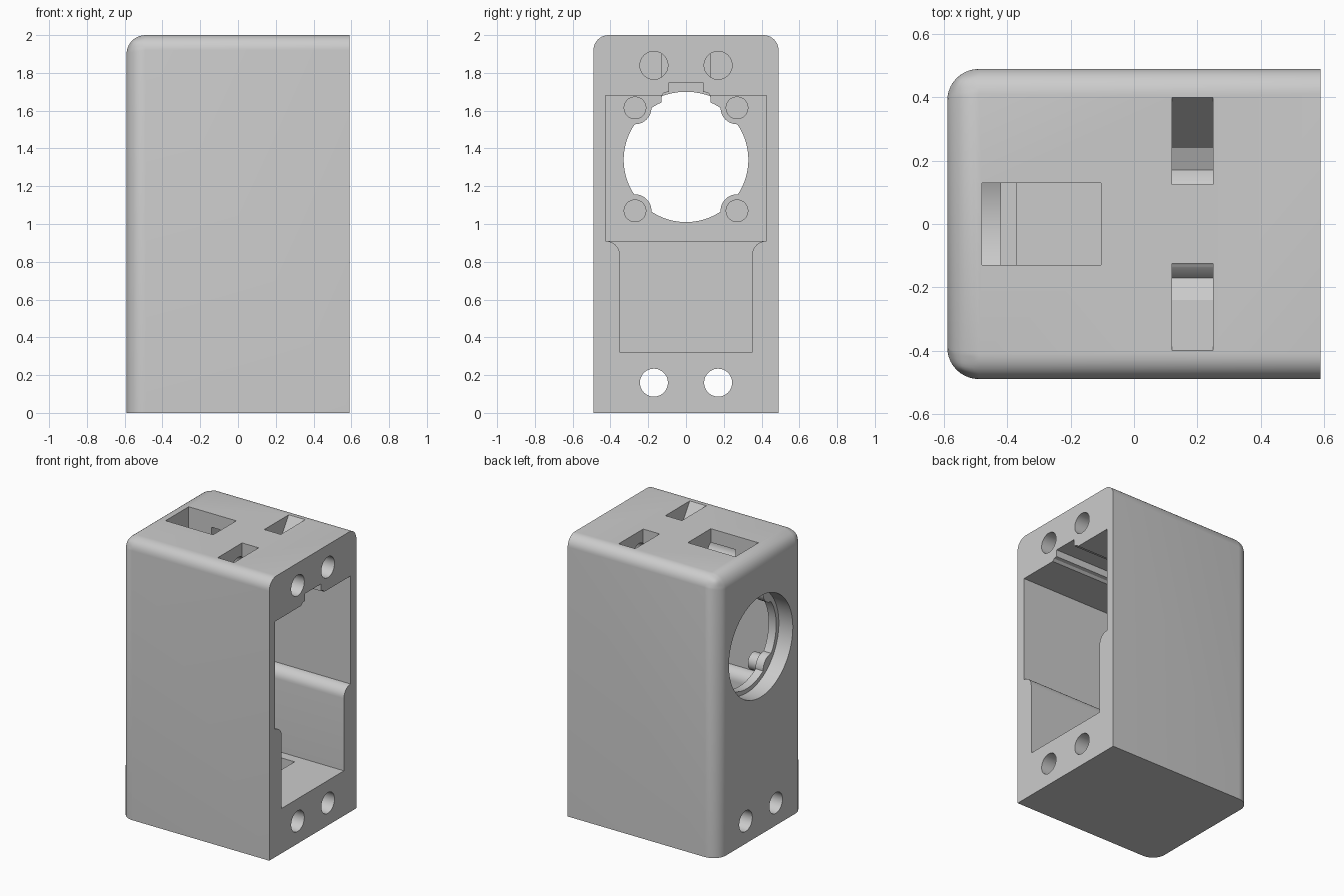
import bpy, bmesh, math

old = bpy.data.objects.get("Cube")
if old:
    bpy.data.objects.remove(old, do_unlink=True)

grey = bpy.data.materials.new("plain_grey")
grey.use_nodes = True
colour = (0.6, 0.6, 0.6, 1)
grey.diffuse_color = colour
grey.node_tree.nodes["Principled BSDF"].inputs["Base Color"].default_value = colour

FRONT, BACK = 0.59, -0.59      # open end and lens end along x
LENS_Z = 1.34
cutters = []


def add_object(name, bm):
    bmesh.ops.recalc_face_normals(bm, faces=bm.faces)
    mesh = bpy.data.meshes.new(name)
    bm.to_mesh(mesh)
    bm.free()
    obj = bpy.data.objects.new(name, mesh)
    bpy.context.collection.objects.link(obj)
    mesh.materials.append(grey)
    return obj


def prism(name, profile, x0, x1):
    """Extrude a (y, z) profile along x."""
    bm = bmesh.new()
    face = bm.faces.new([bm.verts.new((x0, y, z)) for y, z in profile])
    ext = bmesh.ops.extrude_face_region(bm, geom=[face])
    moved = [v for v in ext["geom"] if isinstance(v, bmesh.types.BMVert)]
    bmesh.ops.translate(bm, verts=moved, vec=(x1 - x0, 0, 0))
    return add_object(name, bm)


def rect(y0, y1, z0, z1):
    return [(y0, z0), (y1, z0), (y1, z1), (y0, z1)]


def circle(y, z, r, n=48):
    return [(y + r * math.cos(math.tau * i / n), z + r * math.sin(math.tau * i / n))
            for i in range(n)]


def cut(name, profile, x0, x1):
    obj = prism(name, profile, x0, x1)
    obj.hide_render = True
    cutters.append(obj)


def apply_all(obj):
    bpy.ops.object.select_all(action="DESELECT")
    obj.select_set(True)
    bpy.context.view_layer.objects.active = obj
    for mod in list(obj.modifiers):
        bpy.ops.object.modifier_apply(modifier=mod.name)


def combine(obj, other, operation):
    mod = obj.modifiers.new(other.name, "BOOLEAN")
    mod.operation, mod.solver, mod.object = operation, "EXACT", other
    apply_all(obj)
    bpy.data.objects.remove(other, do_unlink=True)


# Housing block: rounded at the lens end and along the top, sharp elsewhere
housing = prism("housing", rect(-0.49, 0.49, 0, 2), BACK, FRONT)
bm = bmesh.new()
bm.from_mesh(housing.data)
weight = bm.edges.layers.float.new("bevel_weight_edge")
for e in bm.edges:
    a, b = (v.co for v in e.verts)
    at_back = max(a.x, b.x) < 0
    at_top = min(a.z, b.z) > 1
    if at_back and max(a.z, b.z) > 1:
        e[weight] = 1.0
    elif at_top and abs(a.x - b.x) > 0.5:
        e[weight] = 0.8
bm.to_mesh(housing.data)
bm.free()
bevel = housing.modifiers.new("rounding", "BEVEL")
bevel.limit_method, bevel.width, bevel.segments = "WEIGHT", 0.1, 10
apply_all(housing)

# Inner cavity: wide upper bay, narrow lower bay with a rounded shoulder
cut("upper_bay", rect(-0.425, 0.425, 0.91, 1.68), -0.42, 0.7)
shoulder = [(0.425 - 0.075 * math.sin(t), 0.835 + 0.075 * math.cos(t))
            for t in [math.pi / 2 * i / 8 for i in range(9)]]
half = [(0.35, 0.32)] + shoulder[::-1] + [(0.425, 0.95)]
cut("lower_bay", half + [(-y, z) for y, z in half[::-1]], -0.37, 0.7)

# Cable channel in the bay ceiling
half = [(0.13, 1.6), (0.13, 1.68), (0.115, 1.695), (0.09, 1.7), (0.09, 1.75)]
cut("cable_channel", half + [(-y, z) for y, z in half[::-1]], -0.3, 0.7)

# Lens opening with a counterbore on the outside
cut("lens_counterbore", circle(0, LENS_Z, 0.36, 96), -0.7, -0.48)
cut("lens_bore", circle(0, LENS_Z, 0.33, 96), -0.6, -0.3)

# Top pocket reaching down into the bay
cut("top_pocket", rect(-0.13, 0.13, 1.5, 2.1), -0.48, -0.105)

# Screw holes and nut traps, mirrored left and right
for s in (-1, 1):
    cut("upper_screw_hole", circle(s * 0.17, 1.84, 0.074), -0.3, 0.7)
    cut("lower_screw_hole", circle(s * 0.17, 0.16, 0.074), -0.7, 0.7)
    trap = [(0.125, 2.1), (0.125, 1.79), (0.17, 1.73), (0.24, 1.76),
            (0.4, 2.0), (0.4, 2.1)]
    cut("upper_nut_trap", [(s * y, z) for y, z in trap], 0.12, 0.25)
    trap = [(0.05, 0.4), (0.05, 0.1), (0.17, 0.04), (0.28, 0.1), (0.28, 0.4)]
    cut("lower_nut_trap", [(s * y, z) for y, z in trap], 0.12, 0.25)

for c in cutters:
    combine(housing, c, "DIFFERENCE")

# Mounting bosses and locating pegs around the lens
for s in (-1, 1):
    for z in (1.07, 1.615):
        combine(housing, prism("boss", circle(s * 0.27, z, 0.087), -0.48, -0.419), "UNION")
        combine(housing, prism("peg", circle(s * 0.27, z, 0.06), -0.45, -0.34), "UNION")

bpy.ops.object.select_all(action="DESELECT")
housing.select_set(True)
bpy.context.view_layer.objects.active = housing
bpy.ops.object.shade_smooth_by_angle(angle=math.radians(30))
